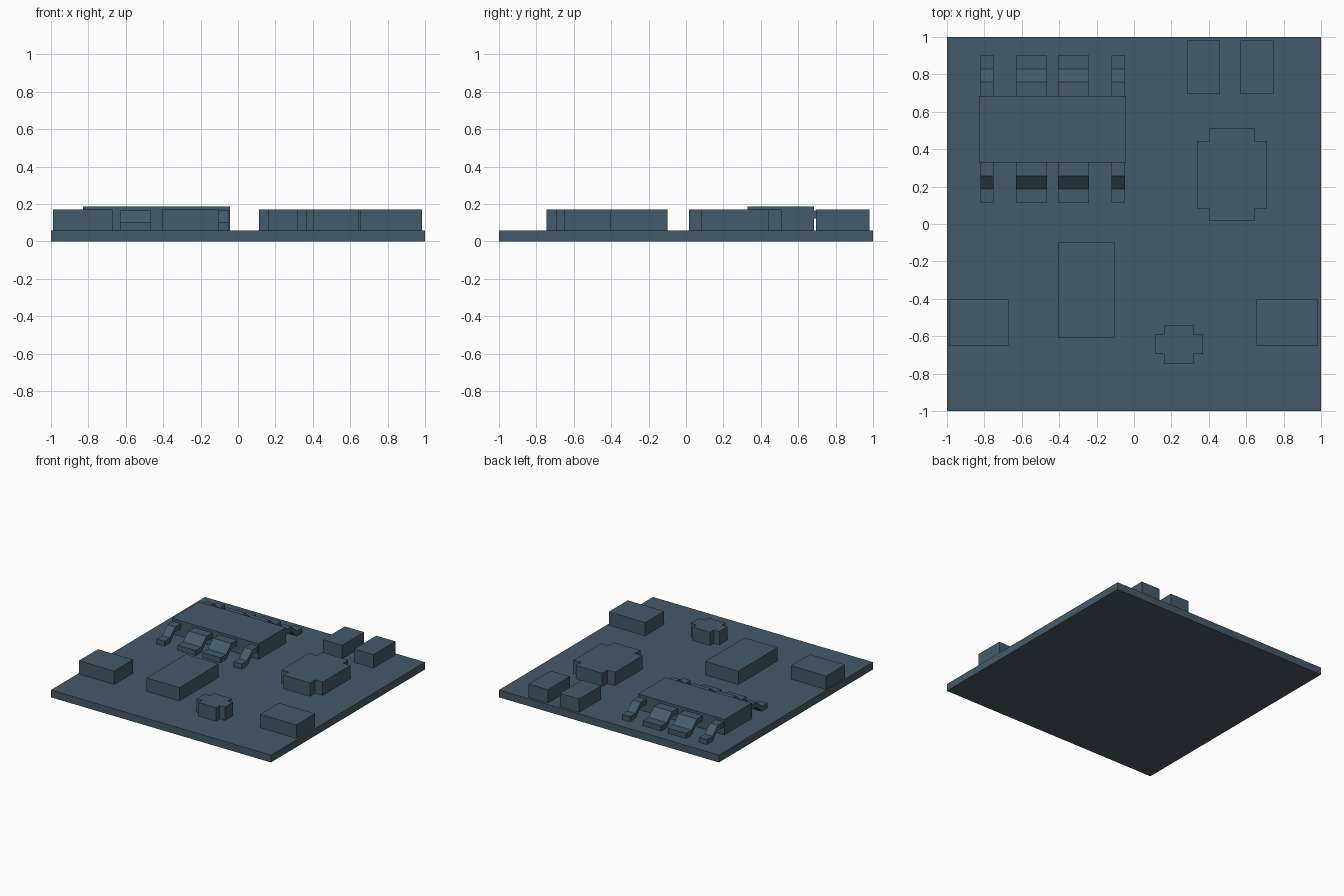
import bpy
import bmesh

cube = bpy.data.objects.get("Cube")
if cube:
    bpy.data.objects.remove(cube, do_unlink=True)

slate = bpy.data.materials.new("slate_blue")
slate.use_nodes = True
colour = (0.058, 0.102, 0.143, 1)
slate.diffuse_color = colour
slate.node_tree.nodes["Principled BSDF"].inputs["Base Color"].default_value = colour

BOARD_TOP = 0.06
PART_TOP = 0.17


def prism(name, outline, offset):
    """Extrude a closed 3D outline along an offset vector."""
    bm = bmesh.new()
    face = bm.faces.new([bm.verts.new(p) for p in outline])
    grown = bmesh.ops.extrude_face_region(bm, geom=[face])["geom"]
    moved = [v for v in grown if isinstance(v, bmesh.types.BMVert)]
    bmesh.ops.translate(bm, verts=moved, vec=offset)
    bmesh.ops.recalc_face_normals(bm, faces=bm.faces)
    mesh = bpy.data.meshes.new(name)
    bm.to_mesh(mesh)
    bm.free()
    mesh.materials.append(slate)
    obj = bpy.data.objects.new(name, mesh)
    bpy.context.collection.objects.link(obj)
    return obj


def box(name, x0, x1, y0, y1, z0=BOARD_TOP, z1=PART_TOP):
    outline = [(x0, y0, z0), (x1, y0, z0), (x1, y1, z0), (x0, y1, z0)]
    return prism(name, outline, (0, 0, z1 - z0))


def notched_block(name, x0, x1, y0, y1, notch):
    """Block with a square step cut from each corner."""
    a, b, c, d = x0 + notch, x1 - notch, y0 + notch, y1 - notch
    plan = [(a, y0), (b, y0), (b, c), (x1, c), (x1, d), (b, d),
            (b, y1), (a, y1), (a, d), (x0, d), (x0, c), (a, c)]
    return prism(name, [(x, y, BOARD_TOP) for x, y in plan],
                 (0, 0, PART_TOP - BOARD_TOP))


# Circuit board
box("board", -1, 1, -1, 1, 0, BOARD_TOP)

# Plain components
box("right_edge_block", -0.99, -0.67, -0.65, -0.405)
box("left_edge_block", 0.655, 0.985, -0.65, -0.405)
box("centre_block", -0.405, -0.105, -0.61, -0.10)
box("back_block_inner", 0.285, 0.46, 0.695, 0.98)
box("back_block_outer", 0.57, 0.745, 0.695, 0.98)

# Components with stepped corners
notched_block("large_notched_block", 0.337, 0.712, 0.015, 0.51, 0.068)
notched_block("small_notched_block", 0.112, 0.37, -0.745, -0.543, 0.049)

# Chip body
CHIP_FRONT, CHIP_BACK = 0.33, 0.685
box("chip_body", -0.83, -0.043, CHIP_FRONT, CHIP_BACK, BOARD_TOP, 0.187)

# Bent chip legs: outward distance and height
leg_profile = [(-0.01, 0.165), (0.074, 0.165), (0.144, 0.102), (0.215, 0.102),
               (0.215, BOARD_TOP), (0.144, BOARD_TOP), (0.074, 0.122), (-0.01, 0.122)]
leg_spans = [(-0.82, -0.75), (-0.63, -0.465), (-0.405, -0.24), (-0.12, -0.047)]
for side, edge, out in (("front", CHIP_FRONT, -1), ("back", CHIP_BACK, 1)):
    for i, (x0, x1) in enumerate(leg_spans):
        prism(f"{side}_leg_{i + 1}",
              [(x0, edge + out * d, z) for d, z in leg_profile],
              (x1 - x0, 0, 0))
